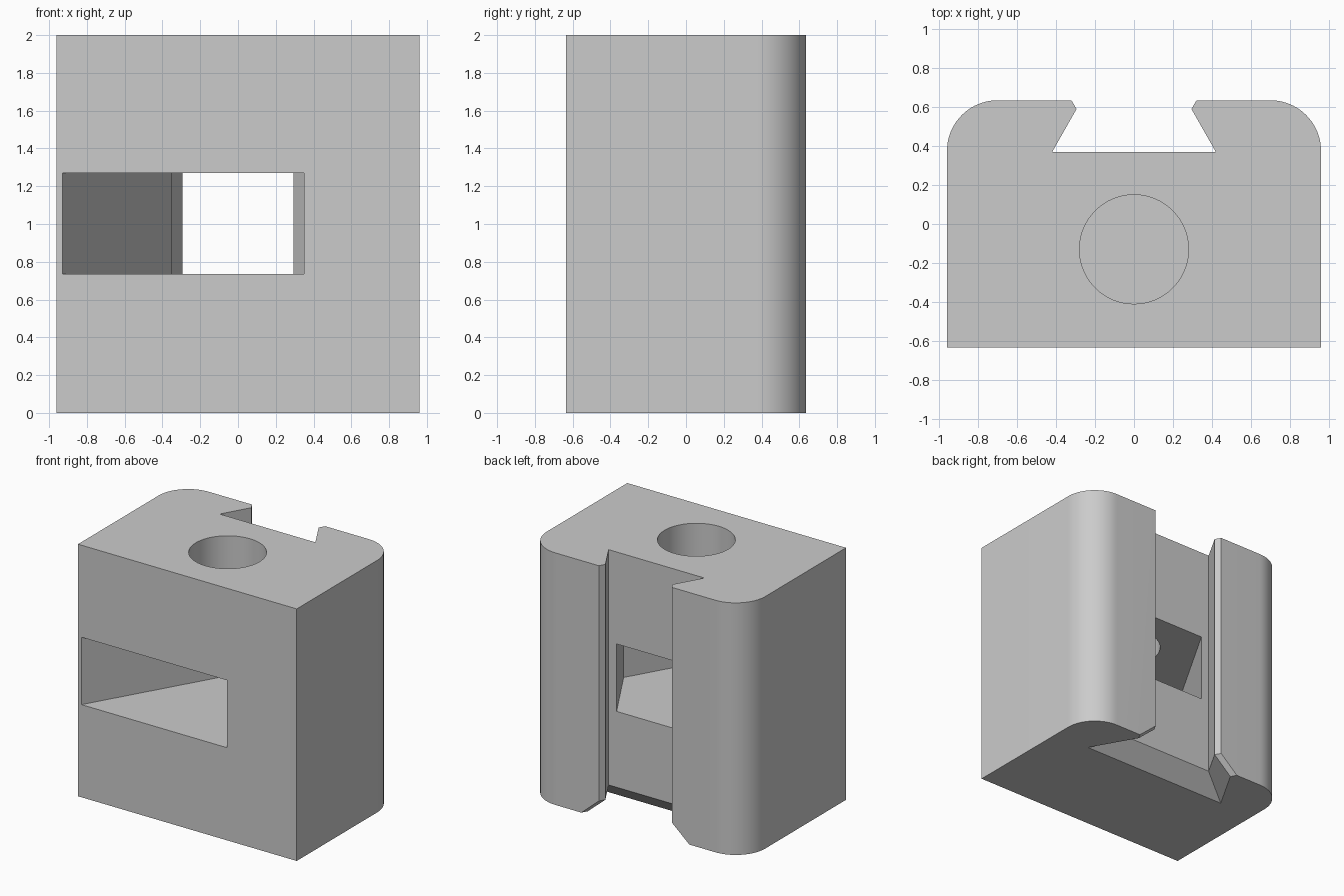
import bpy, bmesh, math

if "Cube" in bpy.data.objects:
    bpy.data.objects.remove(bpy.data.objects["Cube"], do_unlink=True)

grey = bpy.data.materials.new("light grey")
grey.use_nodes = True
grey.diffuse_color = (0.6, 0.6, 0.6, 1)
grey.node_tree.nodes["Principled BSDF"].inputs["Base Color"].default_value = (0.6, 0.6, 0.6, 1)


def loft(name, sections):
    """Closed solid through matching (z, outline) sections."""
    bm = bmesh.new()
    rings = [[bm.verts.new((x, y, z)) for x, y in outline] for z, outline in sections]
    for low, high in zip(rings, rings[1:]):
        for i in range(len(low)):
            j = (i + 1) % len(low)
            bm.faces.new((low[i], low[j], high[j], high[i]))
    bm.faces.new(rings[0][::-1])
    bm.faces.new(rings[-1])
    bmesh.ops.recalc_face_normals(bm, faces=bm.faces)
    mesh = bpy.data.meshes.new(name)
    bm.to_mesh(mesh)
    bm.free()
    mesh.materials.append(grey)
    obj = bpy.data.objects.new(name, mesh)
    bpy.context.collection.objects.link(obj)
    return obj


def arc(cx, cy, r, start, end, steps):
    angles = [math.radians(start + (end - start) * i / steps) for i in range(steps + 1)]
    return [(cx + r * math.cos(a), cy + r * math.sin(a)) for a in angles]


# Block with two rounded back corners
W, D, R = 0.96, 0.635, 0.26
outline = [(-W, -D), (W, -D)]
outline += arc(W - R, D - R, R, 0, 90, 20)
outline += arc(R - W, D - R, R, 90, 180, 20)
block = loft("clamp_block", [(0, outline), (2, outline)])


# Dovetail groove, its walls moved outward by d for the bottom chamfer
def dovetail(d):
    half = [(0.42 + d * math.sqrt(3), 0.37 - d),
            (0.295 + d * 2 / math.sqrt(3), 0.59),
            (0.416 + d * 2 / math.sqrt(3), 0.8)]
    return half + [(-x, y) for x, y in reversed(half)]


chamfer = 0.133
groove = loft("groove_cutter", [(-0.1, dovetail(chamfer + 0.1)),
                                (chamfer, dovetail(0)), (2.1, dovetail(0))])

# Nut pocket running from the front into the groove
pocket_outline = [(-0.93, -0.8), (0.35, -0.8), (0.35, -0.635), (0.64, -0.1325),
                  (0.35, 0.37), (0.35, 0.45), (-0.35, 0.45), (-0.35, 0.37), (-0.93, -0.635)]
pocket = loft("pocket_cutter", [(0.735, pocket_outline), (1.27, pocket_outline)])

# Bolt hole from the top down to the pocket
circle = arc(0, -0.13, 0.28, 0, 360, 64)[:-1]
hole = loft("hole_cutter", [(1.0, circle), (2.1, circle)])

# Cut the block and remove the cutters
bpy.ops.object.select_all(action="DESELECT")
block.select_set(True)
bpy.context.view_layer.objects.active = block
for cutter in (groove, pocket, hole):
    mod = block.modifiers.new(cutter.name, "BOOLEAN")
    mod.operation = "DIFFERENCE"
    mod.solver = "EXACT"
    mod.object = cutter
    bpy.ops.object.modifier_apply(modifier=mod.name)
    bpy.data.objects.remove(cutter, do_unlink=True)

bpy.ops.object.shade_smooth_by_angle(angle=math.radians(25))
